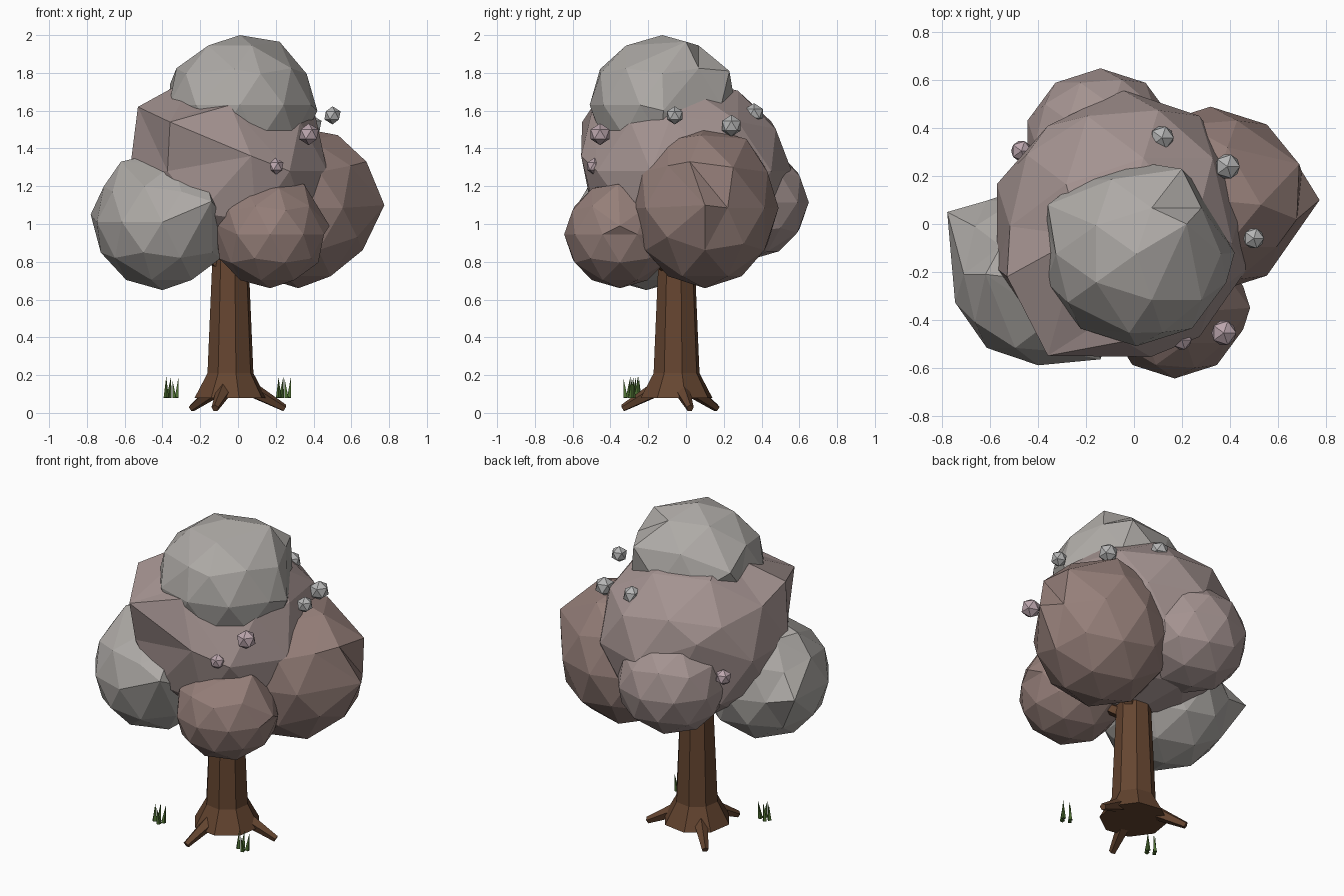
import bpy, bmesh, math
from mathutils import Vector, Matrix

if "Cube" in bpy.data.objects:
    bpy.data.objects.remove(bpy.data.objects["Cube"])


def material(name, rgb):
    m = bpy.data.materials.new(name)
    m.diffuse_color = (*rgb, 1)
    m.use_nodes = True
    m.node_tree.nodes["Principled BSDF"].inputs["Base Color"].default_value = m.diffuse_color
    return m


BARK = material("bark", (0.13, 0.06, 0.03))
GREY = material("grey_leaves", (0.42, 0.40, 0.38))
MAUVE = material("mauve_leaves", (0.37, 0.29, 0.28))
BROWN = material("brown_leaves", (0.30, 0.21, 0.19))
PINK = material("pink_fruit", (0.50, 0.38, 0.42))
SILVER = material("grey_fruit", (0.46, 0.46, 0.46))
GRASS = material("grass", (0.07, 0.15, 0.03))


def finish(name, bm, mat):
    bmesh.ops.recalc_face_normals(bm, faces=bm.faces)
    me = bpy.data.meshes.new(name)
    bm.to_mesh(me)
    bm.free()
    me.materials.append(mat)
    ob = bpy.data.objects.new(name, me)
    bpy.context.collection.objects.link(ob)
    return ob


def ball(name, centre, radii, mat, subdiv=2, pulls=()):
    """Faceted ball; the vertex nearest to each pull point is moved onto it."""
    bm = bmesh.new()
    mtx = Matrix.Translation(centre) @ Matrix.Diagonal((*radii, 1))
    bmesh.ops.create_icosphere(bm, subdivisions=subdiv, radius=1, matrix=mtx)
    free = list(bm.verts)
    for p in map(Vector, pulls):
        v = min(free, key=lambda w: (w.co - p).length)
        v.co = p
        free.remove(v)
    return finish(name, bm, mat)


def taper(bm, a, b, r1, r2, sides):
    """Tapered prism between two points."""
    a, b = Vector(a), Vector(b)
    d = b - a
    mtx = Matrix.Translation((a + b) / 2) @ d.to_track_quat('Z', 'Y').to_matrix().to_4x4()
    bmesh.ops.create_cone(bm, cap_ends=True, segments=sides, radius1=r1,
                          radius2=r2, depth=d.length, matrix=mtx)


# Trunk: stacked eight-sided rings with a flared foot
TX, TY = -0.04, -0.05
bm = bmesh.new()
rings = []
for r, z in [(0.195, 0.08), (0.125, 0.21), (0.1, 0.78), (0.09, 1.0)]:
    rings.append([bm.verts.new((TX + r * math.cos(math.tau * (i + 0.3) / 8),
                                TY + r * math.sin(math.tau * (i + 0.3) / 8), z))
                  for i in range(8)])
for lo, hi in zip(rings, rings[1:]):
    for i in range(8):
        j = (i + 1) % 8
        bm.faces.new((lo[i], lo[j], hi[j], hi[i]))
bm.faces.new(rings[0])
bm.faces.new(rings[-1])
finish("trunk", bm, BARK)

# Three roots spread evenly around the foot
bm = bmesh.new()
for k in range(3):
    a = math.radians(14 + 120 * k)
    c, s = math.cos(a), math.sin(a)
    taper(bm, (TX + 0.10 * c, TY + 0.10 * s, 0.13),
          (TX + 0.295 * c, TY + 0.295 * s, 0.025), 0.045, 0.02, 5)
finish("roots", bm, BARK)

# Short branches reaching into the foliage
bm = bmesh.new()
for tip in [(0.12, -0.22, 0.86), (-0.25, -0.12, 0.92), (0.14, 0.06, 0.92)]:
    taper(bm, (TX, TY, 0.74), tip, 0.045, 0.025, 5)
finish("branches", bm, BARK)

# Foliage clumps
ball("main_foliage", (-0.05, -0.01, 1.28), (0.55, 0.57, 0.50), MAUVE,
     pulls=[(-0.36, -0.55, 1.54), (-0.04, -0.49, 1.63), (-0.53, -0.22, 1.62),
            (0.07, -0.555, 1.36), (-0.36, 0.41, 1.42), (0.41, -0.08, 1.57),
            (0.26, 0.0, 1.73), (-0.22, -0.05, 1.79)])
ball("top_foliage", (0.01, -0.125, 1.63), (0.395, 0.385, 0.37), GREY,
     pulls=[(0.22, 0.0, 1.965), (0.20, 0.23, 1.81), (0.42, -0.12, 1.60),
            (-0.36, 0.08, 1.74), (-0.02, -0.455, 1.82)])
ball("left_foliage", (-0.40, -0.21, 1.01), (0.365, 0.38, 0.36), GREY,
     pulls=[(-0.78, 0.05, 1.05), (-0.45, -0.23, 1.37), (-0.14, -0.565, 1.12),
            (-0.17, -0.42, 1.24), (-0.62, -0.21, 1.33)])
ball("right_foliage", (0.32, 0.10, 1.085), (0.40, 0.39, 0.425), BROWN,
     pulls=[(0.775, 0.10, 1.10), (0.53, 0.08, 1.47), (0.39, 0.32, 1.45),
            (0.69, 0.25, 1.30), (0.63, -0.10, 0.93), (0.68, 0.02, 1.33)])
ball("front_foliage", (0.17, -0.35, 0.945), (0.30, 0.295, 0.285), BROWN,
     pulls=[(0.35, -0.36, 1.21), (0.485, -0.35, 0.99), (-0.12, -0.41, 1.0)])
ball("back_foliage", (-0.14, 0.335, 1.115), (0.32, 0.315, 0.305), MAUVE)

# Small fruit on the foliage
FRUIT = [((0.50, -0.06, 1.575), 0.048, SILVER), ((0.39, 0.24, 1.52), 0.058, SILVER),
         ((0.117, 0.36, 1.585), 0.055, SILVER), ((0.375, -0.455, 1.475), 0.058, PINK),
         ((0.20, -0.485, 1.305), 0.045, PINK), ((-0.47, 0.305, 1.21), 0.048, PINK)]
for n, (pos, r, mat) in enumerate(FRUIT, 1):
    ball(f"fruit_{n}", pos, (r, r, r), mat, subdiv=1)

# Two grass tufts of leaning blades
for name, x, y in [("grass_left", -0.35, -0.275), ("grass_right", 0.245, -0.305)]:
    bm = bmesh.new()
    for dx, dy, lx, ly, h in [(-0.03, 0.0, 0.0, 0.01, 0.11), (-0.015, 0.025, 0.01, 0.0, 0.11),
                              (0.012, -0.015, -0.01, -0.01, 0.10), (0.025, 0.01, 0.01, 0.01, 0.11)]:
        taper(bm, (x + dx, y + dy, 0.08), (x + dx + lx, y + dy + ly, 0.08 + h), 0.014, 0.0, 4)
    finish(name, bm, GRASS)
